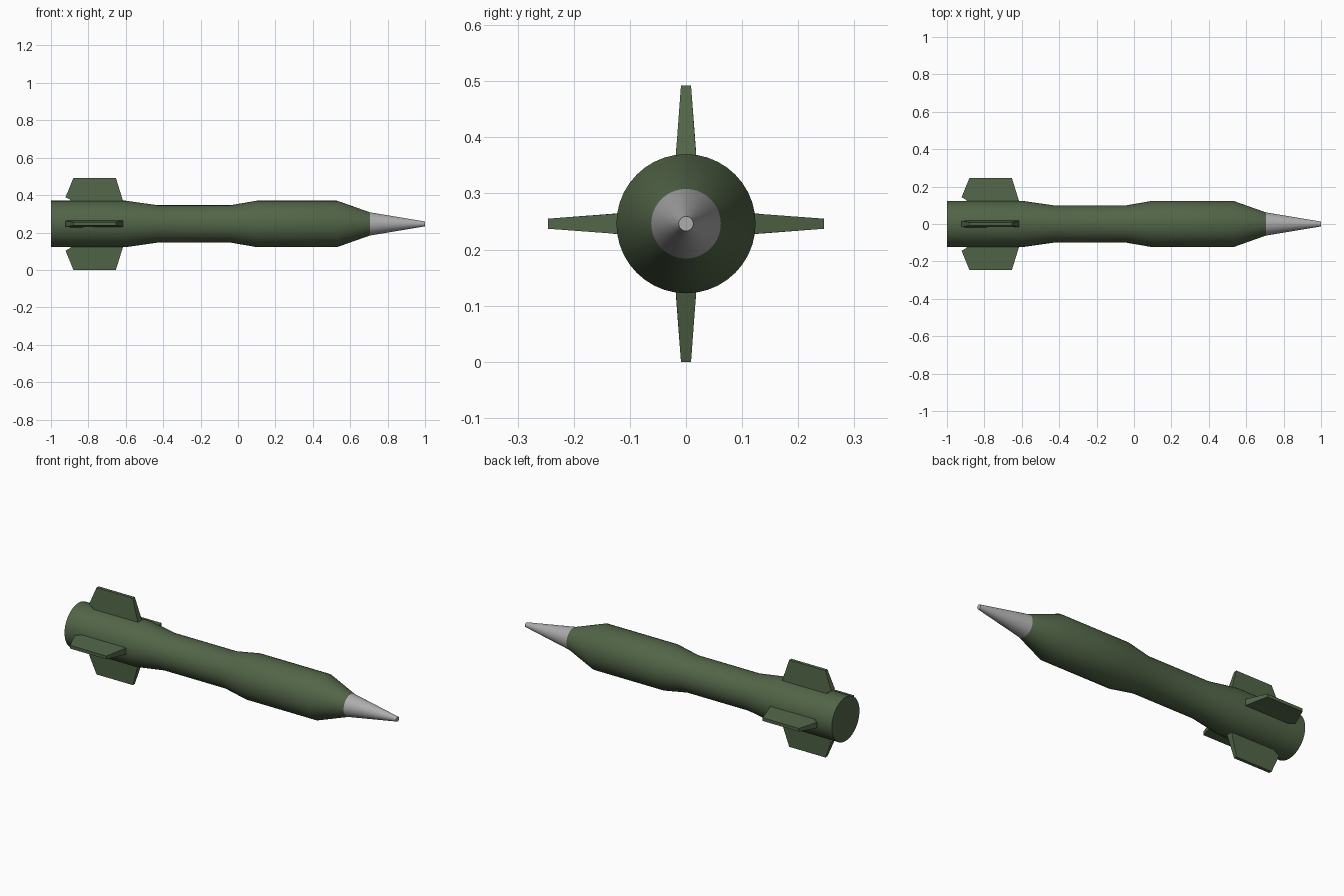
import bpy, bmesh, math
from mathutils import Matrix, Vector

if "Cube" in bpy.data.objects:
    bpy.data.objects.remove(bpy.data.objects["Cube"])

AXIS_Z = 0.246
SIDES = 40

def material(name, rgb):
    m = bpy.data.materials.new(name)
    m.diffuse_color = (*rgb, 1)
    m.use_nodes = True
    m.node_tree.nodes["Principled BSDF"].inputs["Base Color"].default_value = m.diffuse_color
    return m

green = material("olive green", (0.085, 0.13, 0.064))
grey = material("light grey", (0.42, 0.42, 0.42))

def finish(bm, name, mat, smooth):
    bmesh.ops.recalc_face_normals(bm, faces=bm.faces)
    me = bpy.data.meshes.new(name)
    bm.to_mesh(me)
    bm.free()
    me.materials.append(mat)
    ob = bpy.data.objects.new(name, me)
    bpy.context.collection.objects.link(ob)
    if smooth:
        bpy.ops.object.select_all(action='DESELECT')
        ob.select_set(True)
        bpy.context.view_layer.objects.active = ob
        bpy.ops.object.shade_smooth_by_angle(angle=math.radians(30))
    return ob

def lathe(name, profile, mat):
    """Revolve (x, radius) points about the long axis, capping both ends."""
    bm = bmesh.new()
    rings = []
    for x, r in profile:
        rings.append([bm.verts.new((x, r * math.cos(a), AXIS_Z + r * math.sin(a)))
                      for a in (2 * math.pi * i / SIDES for i in range(SIDES))])
    for p, q in zip(rings, rings[1:]):
        for i in range(SIDES):
            j = (i + 1) % SIDES
            bm.faces.new((p[i], p[j], q[j], q[i]))
    bm.faces.new(rings[0])
    bm.faces.new(rings[-1])
    return finish(bm, name, mat, True)

# Waisted body and nose cone
lathe("body", [(-1, 0.124), (-0.6, 0.124), (-0.43, 0.1), (-0.04, 0.1),
               (0.1, 0.124), (0.53, 0.124), (0.705, 0.062)], green)
lathe("nose_cone", [(0.705, 0.062), (1, 0.013)], grey)

# Four tapered tail fins: outline (x, distance from axis, half thickness)
outline = [(-0.895, 0.10, 0.018), (-0.895, 0.128, 0.018), (-0.922, 0.143, 0.0165),
           (-0.88, 0.246, 0.009), (-0.653, 0.246, 0.009),
           (-0.615, 0.124, 0.018), (-0.608, 0.10, 0.018)]
for k, label in enumerate(("top", "left", "bottom", "right")):
    bm = bmesh.new()
    rot = Matrix.Rotation(k * math.pi / 2, 3, 'X')
    a, b = [[bm.verts.new(rot @ Vector((x, s * t, d)) + Vector((0, 0, AXIS_Z)))
             for x, d, t in outline] for s in (-1, 1)]
    n = len(outline)
    bm.faces.new(a)
    bm.faces.new(b[::-1])
    for i in range(n):
        j = (i + 1) % n
        bm.faces.new((a[i], b[i], b[j], a[j]))
    finish(bm, label + "_fin", green, False)
